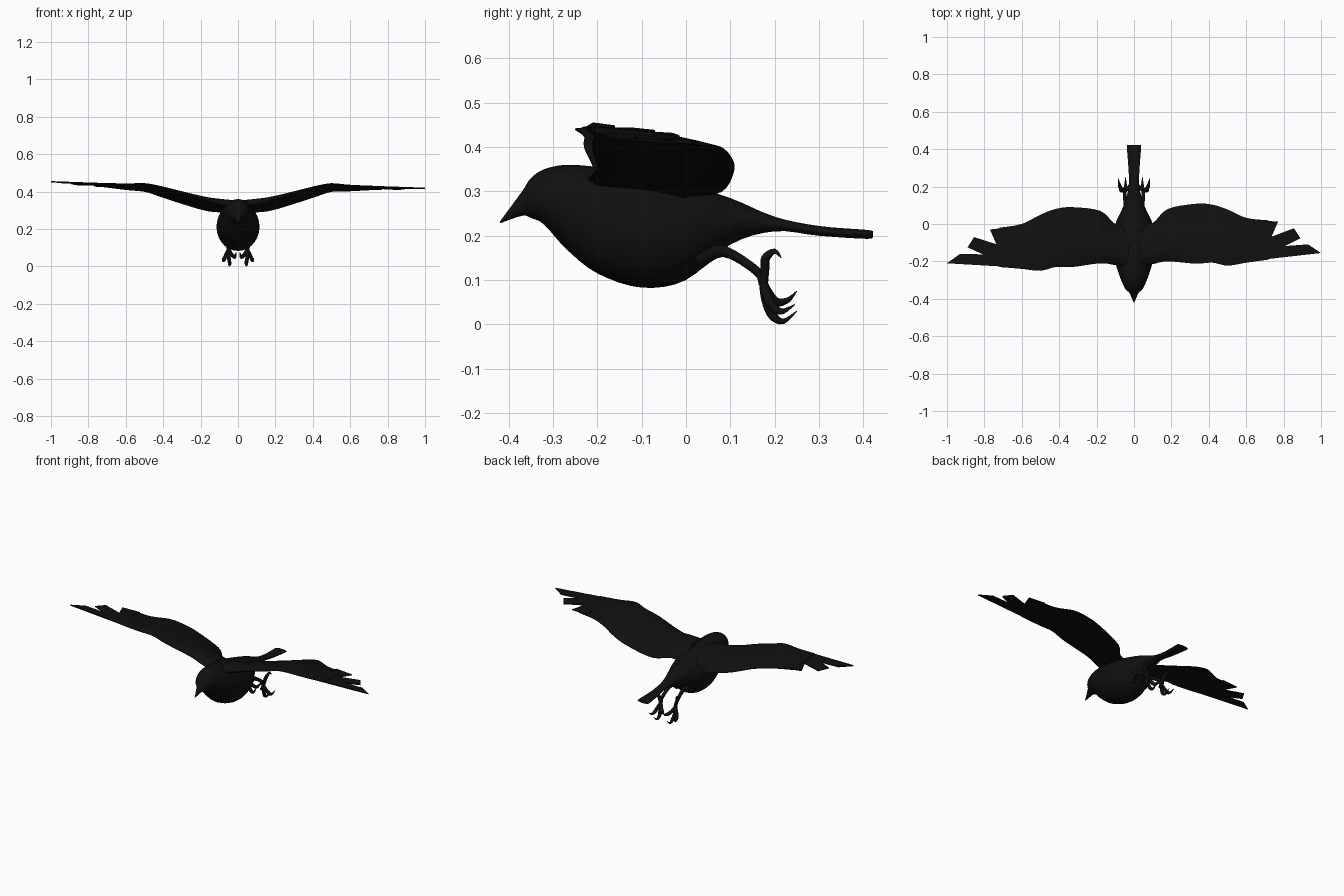
import bpy, bmesh, math
from mathutils import Vector

cube = bpy.data.objects.get("Cube")
if cube:
    bpy.data.objects.remove(cube, do_unlink=True)

black = bpy.data.materials.new("black plumage")
black.use_nodes = True
color = (0.005, 0.005, 0.005, 1)
black.diffuse_color = color
black.node_tree.nodes["Principled BSDF"].inputs["Base Color"].default_value = color


def finish(name, bm, angle):
    bmesh.ops.recalc_face_normals(bm, faces=bm.faces)
    mesh = bpy.data.meshes.new(name)
    bm.to_mesh(mesh)
    bm.free()
    mesh.materials.append(black)
    ob = bpy.data.objects.new(name, mesh)
    bpy.context.collection.objects.link(ob)
    bpy.ops.object.select_all(action="DESELECT")
    ob.select_set(True)
    bpy.context.view_layer.objects.active = ob
    bpy.ops.object.shade_smooth_by_angle(angle=math.radians(angle))


def add_loft(bm, rings):
    """Skin a row of matching closed rings and cap both ends."""
    rows = [[bm.verts.new(point) for point in ring] for ring in rings]
    count = len(rows[0])
    for near, far in zip(rows, rows[1:]):
        for i in range(count):
            j = (i + 1) % count
            bm.faces.new((near[i], near[j], far[j], far[i]))
    bm.faces.new(rows[0])
    bm.faces.new(rows[-1])


def circle(count):
    turns = [math.tau * i / count for i in range(count)]
    return [(math.cos(turn), math.sin(turn)) for turn in turns]


def smooth_rows(rows, steps=4):
    """Pass a smooth spline through the rows."""
    padded = [rows[0], *rows, rows[-1]]
    result = []
    for before, start, end, after in zip(padded, padded[1:], padded[2:], padded[3:]):
        for step in range(steps):
            t = step / steps
            row = []
            for a, b, c, d in zip(before, start, end, after):
                bend = 2 * a - 5 * b + 4 * c - d + t * (3 * (b - c) + d - a)
                row.append(b + t / 2 * (c - a + t * bend))
            result.append(row)
    return result + [list(rows[-1])]


# Body from beak tip to tail end: y, bottom, top, half width
body_profile = [
    (-0.42, 0.228, 0.232, 0.002), (-0.37, 0.245, 0.3, 0.024), (-0.35, 0.24, 0.33, 0.045),
    (-0.32, 0.225, 0.35, 0.06), (-0.27, 0.17, 0.36, 0.08), (-0.2, 0.115, 0.355, 0.1),
    (-0.1, 0.083, 0.34, 0.115), (0, 0.1, 0.315, 0.1), (0.1, 0.18, 0.285, 0.055),
    (0.2, 0.21, 0.243, 0.028), (0.3, 0.2, 0.222, 0.03), (0.41, 0.193, 0.213, 0.038),
    (0.42, 0.2, 0.208, 0.035)]
bm = bmesh.new()
rings = []
for y, low, high, width in smooth_rows(body_profile):
    middle, height = (low + high) / 2, (high - low) / 2
    rings.append([(width * c, y, middle + height * s) for c, s in circle(28)])
add_loft(bm, rings)
finish("body", bm, 40)

# Wing sections: span, leading y, trailing y, leading z, trailing z
wing_sections = [
    (0.03, -0.23, 0, 0.32, 0.28), (0.1, -0.22, 0, 0.335, 0.29), (0.18, -0.21, 0.07, 0.355, 0.3),
    (0.33, -0.23, 0.09, 0.4, 0.345), (0.42, -0.23, 0.08, 0.425, 0.375),
    (0.5, -0.25, 0.05, 0.44, 0.4), (0.6, -0.24, 0, 0.44, 0.41), (0.72, -0.23, -0.02, 0.445, 0.425)]
# Outlines of the flight feathers beyond the last section
feather_outlines = [
    [(0.66, -0.23), (1, -0.21), (0.93, -0.16), (0.66, -0.165)],
    [(0.66, -0.18), (0.79, -0.17), (0.89, -0.125), (0.855, -0.07), (0.73, -0.11), (0.66, -0.11)],
    [(0.66, -0.12), (0.735, -0.11), (0.77, -0.03), (0.66, -0.015)]]


def make_wing(name, side):
    def place(x, y, z):
        # The left wing is swept slightly back and droops at the tip
        if side > 0:
            y += 0.055 * x
            z -= 0.07 * max(0, x - 0.5)
        return (side * x, y, z)

    def section(x, lead_y, trail_y, lead_z, trail_z):
        # Cambered airfoil that thins out towards the wing tip
        thickness = 0.06 * (1 - x) ** 2
        upper, lower = [], []
        for i in range(11):
            t = i / 10
            swell = 1.2 * thickness * math.sqrt(t) * (1 - t) + 0.0015
            y = lead_y + (trail_y - lead_y) * t
            z = lead_z + (trail_z - lead_z) * t + 1.6 * thickness * t * (1 - t)
            upper.append(place(x, y, z + swell))
            lower.append(place(x, y, z - swell))
        return upper + lower[::-1]

    bm = bmesh.new()
    add_loft(bm, [section(*row) for row in smooth_rows(wing_sections)])
    for outline in feather_outlines:
        blade = []
        for offset in (-0.003, 0.003):
            blade.append([place(x, y, 0.396 + 0.04 * x - 0.08 * y + offset) for x, y in outline])
        add_loft(bm, blade)
    finish(name, bm, 40)


make_wing("right_wing", -1)
make_wing("left_wing", 1)


def add_tube(bm, points, radii, side):
    """Round tube along a smoothed path."""
    rows = smooth_rows([(side * x, y, z, r) for (x, y, z), r in zip(points, radii)])
    centres = [Vector(row[:3]) for row in rows]
    rings = []
    for i, centre in enumerate(centres):
        ahead = centres[min(i + 1, len(centres) - 1)]
        along = (ahead - centres[max(i - 1, 0)]).normalized()
        across = along.cross(Vector((1, 0.1, 0))).normalized()
        other = along.cross(across)
        rings.append([centre + rows[i][3] * (across * c + other * s) for c, s in circle(10)])
    add_loft(bm, rings)


# Each leg runs back from the belly to an ankle
ankle = (0.05, 0.175, 0.09)
leg_path = [(0.045, 0.02, 0.15), (0.045, 0.085, 0.165), (0.05, 0.16, 0.12), ankle]
leg_radii = (0.03, 0.013, 0.01, 0.011)

# Toes: knuckle, pad, claw root, claw tip
toes = {
    "hind": [(0.06, 0.178, 0.125), (0.07, 0.18, 0.15), (0.075, 0.2, 0.165), (0.08, 0.215, 0.15)],
    "middle": [(0.05, 0.18, 0.055), (0.045, 0.195, 0.02), (0.045, 0.22, 0.007), (0.045, 0.25, 0.03)],
    "outer": [(0.065, 0.185, 0.06), (0.075, 0.2, 0.035), (0.08, 0.22, 0.03), (0.085, 0.245, 0.045)],
    "inner": [(0.035, 0.19, 0.065), (0.02, 0.205, 0.05), (0.015, 0.23, 0.055), (0.01, 0.25, 0.075)]}
toe_radii = (0.01, 0.01, 0.01, 0.006, 0.001)

for name, side in (("right_leg", -1), ("left_leg", 1)):
    bm = bmesh.new()
    add_tube(bm, leg_path, leg_radii, side)
    for toe in toes.values():
        add_tube(bm, [ankle, *toe], toe_radii, side)
    finish(name, bm, 60)
